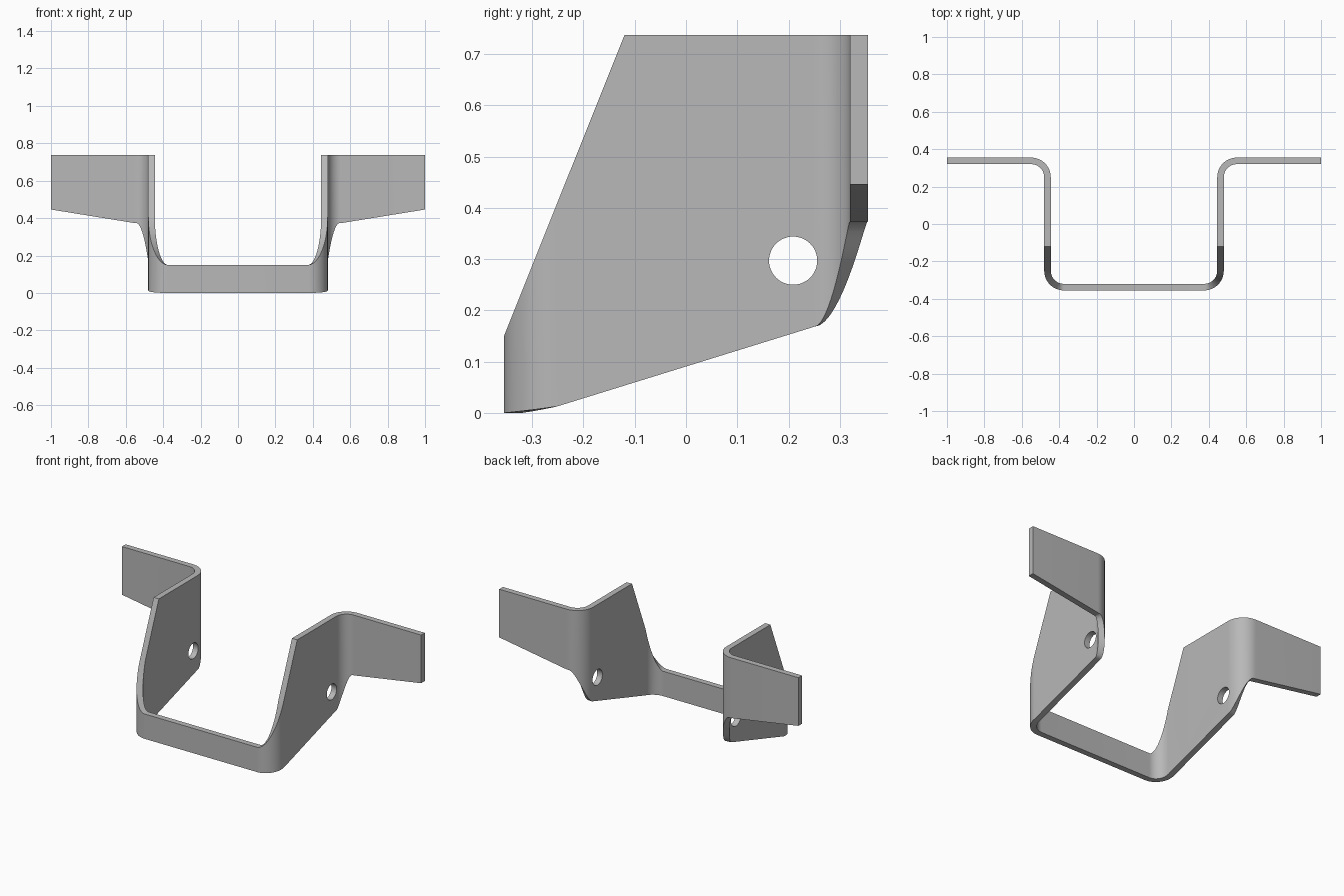
import bpy, bmesh
from math import sin, cos, pi, radians

cube = bpy.data.objects.get("Cube")
if cube:
    bpy.data.objects.remove(cube, do_unlink=True)

# Bare sheet metal
metal = bpy.data.materials.new("grey metal")
metal.use_nodes = True
grey = (0.48, 0.48, 0.48, 1)
metal.diffuse_color = grey
metal.node_tree.nodes["Principled BSDF"].inputs["Base Color"].default_value = grey

HEIGHT, SMALL_R, LARGE_R, STEPS = 0.737, 0.07, 0.105, 16


def top(y):
    """Sloped front edge of the side walls."""
    return min(HEIGHT, 0.15 + 2.5 * (y + 0.355))


def wall_bottom(y):
    return 0.013 + 0.31 * (y + 0.25)


# Cross-sections along the left half: outer point, inner point, bottom, top
sections = []
for i in range(STEPS + 1):                       # front bend
    t = i / STEPS
    dx, dy = sin(t * pi / 2), -cos(t * pi / 2)
    a = (0.375 + LARGE_R * dx, -0.25 + LARGE_R * dy)
    b = (0.375 + SMALL_R * dx, -0.25 + SMALL_R * dy)
    sections.append((a, b, 0.013 * t * t, top(a[1])))
sections.append(((0.48, -0.12), (0.445, -0.12), wall_bottom(-0.12), HEIGHT))
for i in range(STEPS + 1):                       # rear bend with raised lower edge
    t = i / STEPS
    dx, dy = -cos(t * pi / 2), sin(t * pi / 2)
    u = min(1, t * 1.08)
    low = wall_bottom(0.25)
    low += (0.373 - low) * u * u * (3 - 2 * u)
    a = (0.55 + SMALL_R * dx, 0.25 + SMALL_R * dy)
    b = (0.55 + LARGE_R * dx, 0.25 + LARGE_R * dy)
    sections.append((a, b, low, HEIGHT))
sections.append(((1, 0.32), (1, 0.355), 0.446, HEIGHT))   # mounting flange end

# Full strip, mirrored from end to end
mirrored = [((-a[0], a[1]), (-b[0], b[1]), lo, hi) for a, b, lo, hi in reversed(sections)]
bm = bmesh.new()
rings = []
for a, b, lo, hi in mirrored + sections:
    rings.append([bm.verts.new(p) for p in
                  ((*a, lo), (*b, lo), (*b, hi), (*a, hi))])
for r, s in zip(rings, rings[1:]):
    for k in range(4):
        n = (k + 1) % 4
        bm.faces.new((r[k], r[n], s[n], s[k]))
bm.faces.new(rings[0])
bm.faces.new(rings[-1])
bmesh.ops.recalc_face_normals(bm, faces=bm.faces)
mesh = bpy.data.meshes.new("bent_bracket")
bm.to_mesh(mesh)
bm.free()
bracket = bpy.data.objects.new("bent_bracket", mesh)
bpy.context.collection.objects.link(bracket)
mesh.materials.append(metal)

# Bolt hole through both side walls
bpy.ops.mesh.primitive_cylinder_add(vertices=48, radius=0.047, depth=1.4,
                                    location=(0, 0.209, 0.297),
                                    rotation=(0, pi / 2, 0))
cutter = bpy.context.object
cutter.name = "hole_cutter"
cutter.hide_render = True
cutter.data.materials.append(metal)
hole = bracket.modifiers.new("bolt_holes", "BOOLEAN")
hole.operation = "DIFFERENCE"
hole.solver = "EXACT"
hole.object = cutter

bpy.ops.object.select_all(action="DESELECT")
bracket.select_set(True)
bpy.context.view_layer.objects.active = bracket
bpy.ops.object.modifier_apply(modifier=hole.name)
bpy.data.objects.remove(cutter, do_unlink=True)
bpy.ops.object.shade_smooth_by_angle(angle=radians(30))
